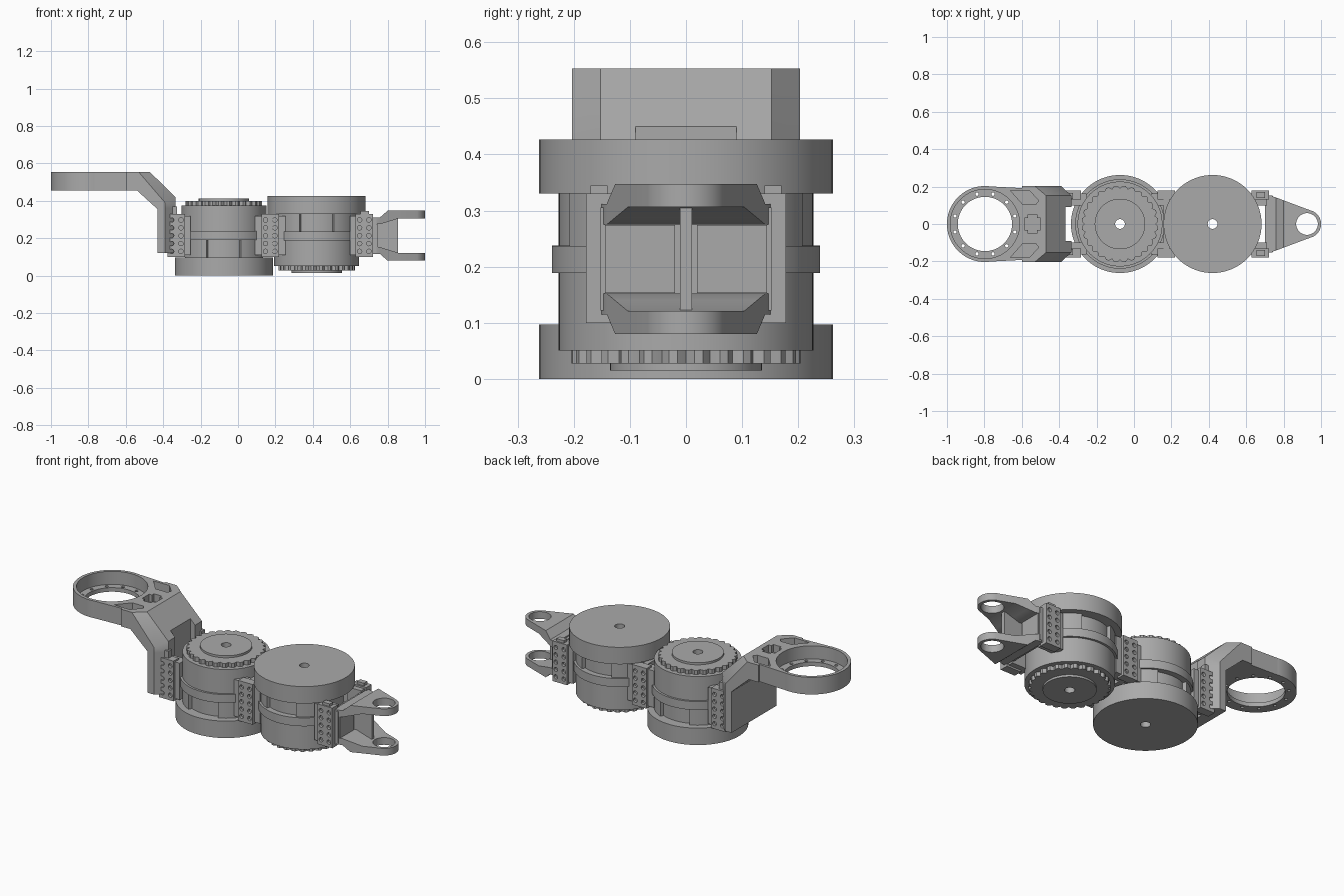
import bpy, bmesh, math
from mathutils import Matrix, Vector

cube = bpy.data.objects.get("Cube")
if cube:
    bpy.data.objects.remove(cube)

metal = bpy.data.materials.new("plain grey metal")
metal.use_nodes = True
GREY = (0.4, 0.4, 0.4, 1)
metal.diffuse_color = GREY
metal.node_tree.nodes["Principled BSDF"].inputs["Base Color"].default_value = GREY
MID = 0.2135          # height of the joint centres


def activate(ob):
    bpy.ops.object.select_all(action='DESELECT')
    ob.select_set(True)
    bpy.context.view_layer.objects.active = ob


def finish(name, bm, smooth=True):
    bmesh.ops.recalc_face_normals(bm, faces=bm.faces)
    me = bpy.data.meshes.new(name)
    bm.to_mesh(me)
    bm.free()
    me.materials.append(metal)
    ob = bpy.data.objects.new(name, me)
    bpy.context.collection.objects.link(ob)
    if smooth:
        activate(ob)
        bpy.ops.object.shade_smooth_by_angle(angle=math.radians(30))
    return ob


def add_loft(bm, rings, capped=True):
    """Bridge equal closed rings of points; cap the ends or close the loop."""
    loops = [[bm.verts.new(p) for p in ring] for ring in rings]
    n = len(loops[0])
    pairs = list(zip(loops, loops[1:]))
    if capped:
        bm.faces.new(loops[0])
        bm.faces.new(loops[-1])
    else:
        pairs.append((loops[-1], loops[0]))
    for a, b in pairs:
        for i in range(n):
            j = (i + 1) % n
            bm.faces.new((a[i], a[j], b[j], b[i]))


def add_prism(bm, outline, z0, z1):
    add_loft(bm, [[(x, y, z) for x, y in outline] for z in (z0, z1)])


def add_box(bm, x, y, z):
    add_prism(bm, [(x[0], y[0]), (x[1], y[0]), (x[1], y[1]), (x[0], y[1])], *z)


def circle(cx, r, n=48, cy=0):
    return [(cx + r * math.cos(2 * math.pi * i / n),
             cy + r * math.sin(2 * math.pi * i / n)) for i in range(n)]


def lathe(name, profile, cx, n=96):
    bm = bmesh.new()
    rings = []
    for i in range(n):
        a = 2 * math.pi * i / n
        rings.append([(cx + r * math.cos(a), r * math.sin(a), z) for r, z in profile])
    add_loft(bm, rings, capped=False)
    return finish(name, bm)


def cut(obs, bm):
    cutter = finish("cutter", bm, False)
    cutter.hide_render = True
    for ob in obs:
        activate(ob)
        mod = ob.modifiers.new("cut", 'BOOLEAN')
        mod.operation = 'DIFFERENCE'
        mod.solver = 'EXACT'
        mod.object = cutter
        bpy.ops.object.modifier_apply(modifier=mod.name)
        bpy.ops.object.shade_smooth_by_angle(angle=math.radians(30))
    bpy.data.objects.remove(cutter)


# Joint drives: one upright, one upside down
def drive(prefix, cx, flip):
    def h(z):
        return 2 * MID - z if flip else z
    bore = 0.026
    body = [(bore, 0), (0.262, 0), (0.262, 0.097), (0.207, 0.097), (0.207, 0.19),
            (0.239, 0.19), (0.239, 0.238), (0.227, 0.238), (0.227, 0.376), (bore, 0.376)]
    lathe(prefix + "_drive_body", [(r, h(z)) for r, z in body], cx)
    cap = [(bore, 0.39), (0.135, 0.39), (0.135, 0.412), (bore, 0.412)]
    lathe(prefix + "_drive_cap", [(r, h(z)) for r, z in cap], cx)

    # scalloped rim with a centre bore
    bm = bmesh.new()
    teeth, rings = 28, []
    for i in range(teeth * 6):
        a = 2 * math.pi * i / (teeth * 6)
        r = 0.205 - 0.014 * max(0, math.cos(a * teeth))
        rings.append([(cx + q * math.cos(a), q * math.sin(a), h(z))
                      for q, z in ((bore, 0.37), (r, 0.37), (r, 0.4), (bore, 0.4))])
    add_loft(bm, rings, capped=False)
    finish(prefix + "_scalloped_rim", bm)

    # curved pads in the waist
    bm = bmesh.new()
    for quarter in range(4):
        arc = [math.radians(24 + 90 * quarter + 42 * i / 8) for i in range(9)]
        outline = [(cx + 0.227 * math.cos(a), 0.227 * math.sin(a)) for a in arc]
        outline += [(cx + 0.2 * math.cos(a), 0.2 * math.sin(a)) for a in reversed(arc)]
        add_prism(bm, outline, h(0.09), h(0.195))
    finish(prefix + "_waist_pads", bm)


drive("right", -0.075, False)
drive("left", 0.42, True)


# Drilled brackets beside the drives
def bracket(name, cx, inner):
    for side, s in (("front", -1), ("back", 1)):
        bm = bmesh.new()
        add_box(bm, (cx - 0.046, cx + 0.046), sorted((s * 0.13, s * 0.178)), (0.1, 0.33))
        flange = finish(f"{name}_{side}_flange", bm)
        bm = bmesh.new()
        for dx in (-0.025, 0.025):
            for row in range(5):
                spot = Matrix.Translation((cx + dx, s * 0.178, MID + (row - 2) * 0.042))
                bmesh.ops.create_cone(bm, cap_ends=True, segments=16, radius1=0.012,
                                      radius2=0.012, depth=0.05,
                                      matrix=spot @ Matrix.Rotation(math.pi / 2, 4, 'X'))
        cut([flange], bm)
        bm = bmesh.new()
        add_box(bm, inner, sorted((s * 0.1, s * 0.163)), (0.11, 0.32))
        finish(f"{name}_{side}_mount", bm)


bracket("right_bracket", -0.33, (-0.345, -0.255))
bracket("middle_bracket", 0.172, (0.09, 0.255))
bracket("left_bracket", 0.675, (0.6, 0.71))

bm = bmesh.new()
add_box(bm, (0.158, 0.187), (-0.17, 0.17), (0.105, 0.325))
finish("middle_web", bm)
bm = bmesh.new()
for s in (-1, 1):
    add_box(bm, (-0.36, -0.325), sorted((s * 0.135, s * 0.165)), (0.32, 0.37))
    add_box(bm, (0.655, 0.7), sorted((s * 0.14, s * 0.17)), (0.32, 0.345))
finish("bracket_tabs", bm)

# Cranked arm with sloped shoulders
edge = [(-0.6, 0.553), (-0.53, 0.553), (-0.39, 0.39), (-0.39, 0.36), (-0.39, 0.12),
        (-0.43, 0.12), (-0.43, 0.355), (-0.54, 0.455), (-0.6, 0.455)]
core = [(-0.6, 0.553), (-0.47, 0.553), (-0.335, 0.42), (-0.335, 0.36), (-0.335, 0.12)] + edge[5:]
bm = bmesh.new()
add_loft(bm, [[(x, y, z) for x, z in prof] for y, prof in
              ((-0.203, edge), (-0.152, core), (0.152, core), (0.203, edge))])
arm = finish("cranked_arm", bm)
bm = bmesh.new()
add_box(bm, (-0.365, -0.2), (-0.09, 0.09), (0, 0.452))
cut([arm], bm)

# Ring end with a drilled inner flange
RING_X = -0.797
ring = lathe("mount_ring", [(0.145, 0.455), (0.203, 0.455), (0.203, 0.553),
                            (0.185, 0.553), (0.185, 0.478), (0.145, 0.478)], RING_X)
bm = bmesh.new()
for i in range(12):
    a = math.radians(15 + 30 * i)
    add_prism(bm, circle(RING_X + 0.165 * math.cos(a), 0.009, 12, 0.165 * math.sin(a)), 0.44, 0.5)
cut([ring], bm)

bm = bmesh.new()
add_prism(bm, [(-0.79, -0.202), (-0.598, -0.192), (-0.598, 0.192), (-0.79, 0.202)], 0.455, 0.553)
neck = finish("ring_neck", bm)
bm = bmesh.new()
add_prism(bm, circle(RING_X, 0.19, 96), 0.4, 0.6)
cut([neck], bm)

# Blind pockets in the top of the arm
bm = bmesh.new()
add_box(bm, (-0.585, -0.5), (-0.05, 0.05), (0.51, 0.6))
bmesh.ops.bevel(bm, geom=[e for e in bm.edges if abs(e.verts[0].co.z - e.verts[1].co.z) > 0.05],
                offset=0.018, segments=4, affect='EDGES')
for s in (-1, 1):
    add_prism(bm, [(-0.66, s * 0.178), (-0.56, s * 0.18), (-0.51, s * 0.125),
                   (-0.525, s * 0.105), (-0.595, s * 0.105)], 0.51, 0.6)
cut([arm, neck], bm)


# Fork: two tapered prongs, back plate and centre rib
def ramp(x, x0, x1, a, b):
    t = min(1, max(0, (x - x0) / (x1 - x0)))
    return a + (b - a) * t


TIP_X, TIP_R = 0.925, 0.075
for name, s in (("upper_prong", 1), ("lower_prong", -1)):
    bm = bmesh.new()
    tip = [(TIP_X + TIP_R * math.cos(a), TIP_R * math.sin(a))
           for a in (math.radians(-64 + 128 * i / 24) for i in range(25))]
    add_prism(bm, [(0.715, -0.152), (0.75, -0.145)] + tip + [(0.75, 0.145), (0.715, 0.152)], 0, 1)
    for x in (0.76, 0.8, 0.86):
        bmesh.ops.bisect_plane(bm, geom=bm.verts[:] + bm.edges[:] + bm.faces[:],
                               plane_co=Vector((x, 0, 0)), plane_no=Vector((1, 0, 0)))
    for v in bm.verts:
        if v.co.z > 0.5:
            z = ramp(v.co.x, 0.76, 0.8, 0.312, 0.347)
        else:
            z = ramp(v.co.x, 0.76, 0.86, 0.275, 0.306)
        v.co.z = MID + s * (z - MID)
    prong = finish(name, bm)
    bm = bmesh.new()
    add_prism(bm, circle(TIP_X, 0.058), 0, 0.5)
    cut([prong], bm)

bm = bmesh.new()
add_box(bm, (0.7, 0.74), (-0.152, 0.152), (0.122, 0.305))
finish("fork_back_plate", bm)
bm = bmesh.new()
add_box(bm, (0.72, 0.855), (-0.011, 0.011), (0.115, 0.312))
finish("fork_rib", bm)
bm = bmesh.new()
for s in (-1, 1):
    add_box(bm, (0.735, 0.748), sorted((s * 0.014, s * 0.15)), (0.147, 0.28))
bmesh.ops.bevel(bm, geom=bm.edges[:], offset=0.006, segments=2, affect='EDGES')
finish("fork_pads", bm)
